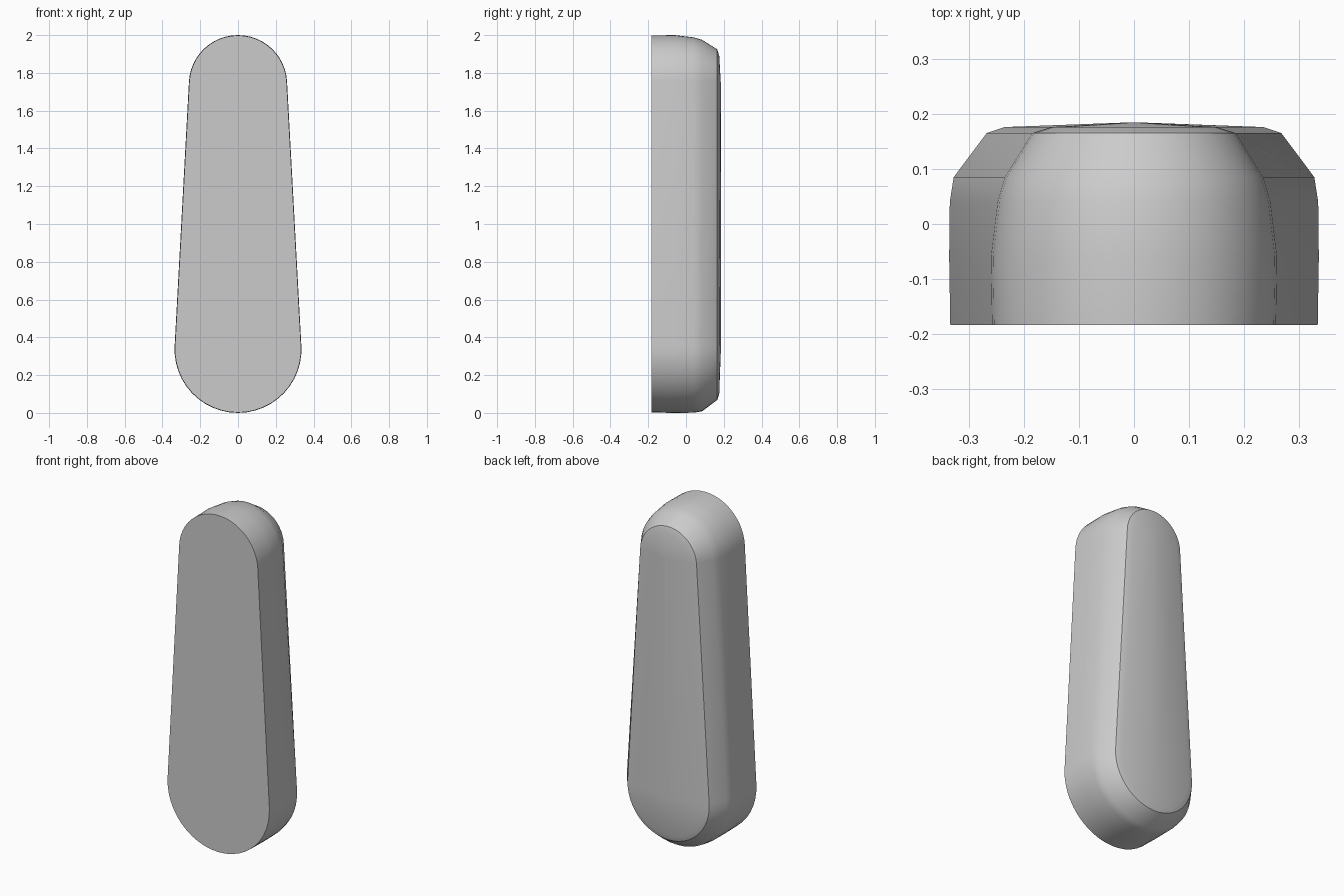
import bpy, bmesh, math

cube = bpy.data.objects.get("Cube")
if cube:
    bpy.data.objects.remove(cube)

grey = bpy.data.materials.new("plain grey")
grey.use_nodes = True
colour = (0.6, 0.6, 0.6, 1)
grey.diffuse_color = colour
grey.node_tree.nodes["Principled BSDF"].inputs["Base Color"].default_value = colour

STEPS = 24          # segments in each rounded end
TOP, BOTTOM = 1.74, 0.336   # centres of the rounded ends


def outline(bm, y, r_top, r_bottom):
    """Ring of two arcs joined by tangent sides."""
    lean = math.asin((r_bottom - r_top) / (TOP - BOTTOM))
    arcs = ((TOP, r_top, lean, math.pi - lean),
            (BOTTOM, r_bottom, math.pi - lean, math.tau + lean))
    ring = []
    for z, r, start, end in arcs:
        for i in range(STEPS + 1):
            a = start + (end - start) * i / STEPS
            ring.append(bm.verts.new((r * math.cos(a), y, z + r * math.sin(a))))
    return ring


# Tapered body: depth, top radius, bottom radius from flat front to crowned back
sections = [(-0.183, 0.258, 0.334), (-0.06, 0.26, 0.336), (0.04, 0.248, 0.335),
            (0.085, 0.235, 0.328), (0.165, 0.185, 0.268),
            (0.176, 0.15, 0.235), (0.184, 0.01, 0.02)]
bm = bmesh.new()
rings = [outline(bm, *s) for s in sections]
for a, b in zip(rings, rings[1:]):
    for i in range(len(a)):
        j = (i + 1) % len(a)
        bm.faces.new((a[i], a[j], b[j], b[i]))
bm.faces.new(rings[0])
bm.faces.new(rings[-1])
bmesh.ops.recalc_face_normals(bm, faces=bm.faces)

mesh = bpy.data.meshes.new("tapered_body")
bm.to_mesh(mesh)
bm.free()
mesh.materials.append(grey)
body = bpy.data.objects.new("tapered_body", mesh)
bpy.context.collection.objects.link(body)
bpy.context.view_layer.objects.active = body
body.select_set(True)
bpy.ops.object.shade_smooth_by_angle(angle=math.radians(30))
